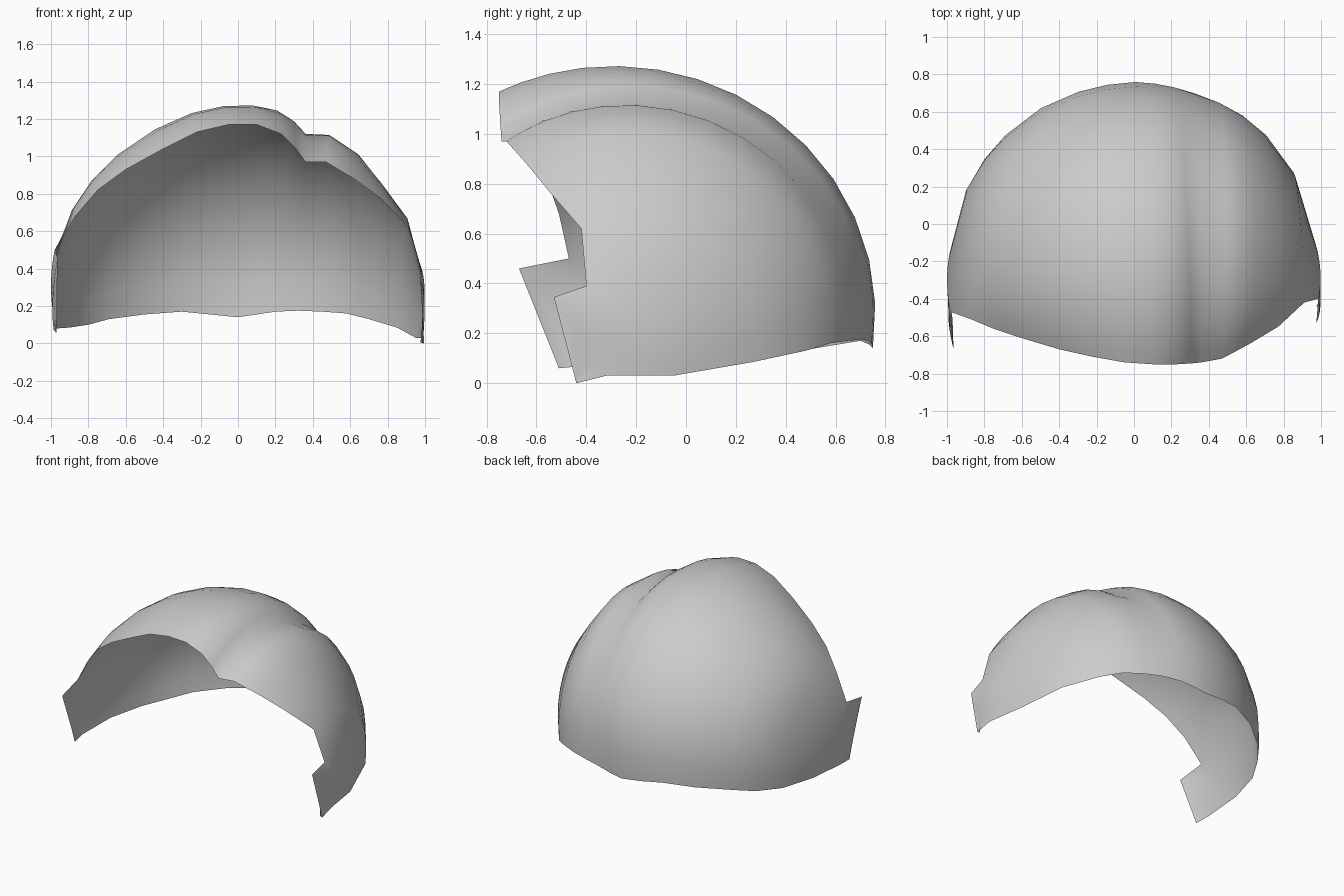
import bpy, bmesh
from math import atan2, cos, sin, sqrt, pi
from mathutils import Vector

if "Cube" in bpy.data.objects:
    bpy.data.objects.remove(bpy.data.objects["Cube"])

# Head-shaped ellipsoid that the hair shell follows
CENTRE = Vector((0, -0.35, 0.25))
RADII = Vector((1.0, 1.1, 1.02))
ROWS = 14

# Hairline, left sideburn over the forehead to the right sideburn
hairline = [(-.97, -.51, .06), (-.965, -.67, .46), (-.98, -.47, .50), (-.87, -.51, .68),
            (-.75, -.56, .82), (-.6, -.61, .93), (-.4, -.67, 1.04), (-.22, -.71, 1.13),
            (-.05, -.74, 1.17), (.1, -.75, 1.17), (.23, -.75, 1.12), (.31, -.745, 1.04),
            (.36, -.74, .97), (.47, -.72, .97), (.62, -.64, .88), (.77, -.55, .77),
            (.91, -.42, .62), (.985, -.40, .39), (.975, -.53, .345), (.995, -.44, 0)]

# Lower edge, left sideburn round the nape to the right sideburn
nape = [(-.97, -.51, .06), (-.985, -.40, .07), (-.97, -.1, .08), (-.90, .16, .085),
        (-.8, .33, .1), (-.69, .46, .13), (-.5, .61, .155), (-.3, .70, .17),
        (-.15, .735, .155), (0, .75, .14), (.1, .745, .155), (.2, .73, .17),
        (.32, .70, .175), (.45, .65, .17), (.58, .58, .16), (.7, .48, .13),
        (.85, .27, .085), (.95, -.05, .03), (.99, -.32, .03), (.995, -.44, 0)]

# How fast each strand rises to the full radius; low values make partings
decay = {10: 4, 11: 2.5, 12: 1.3, 13: 3, 15: 1.6}


def to_unit(p):
    q = Vector(p) - CENTRE
    return Vector((q.x / RADII.x, q.y / RADII.y, q.z / RADII.z))


def strand_point(j, v):
    a, b = to_unit(hairline[j]), to_unit(nape[j])
    na, nb = a.normalized(), b.normalized()
    if 3 <= j <= 16:
        # sweep over the head about the ear-to-ear axis
        x = na.x + (nb.x - na.x) * v
        t0, t1 = atan2(na.z, na.y), atan2(nb.z, nb.y)
        t = t0 + (t1 - t0) * v
        s = sqrt(max(0, 1 - x * x))
        n = Vector((x, s * cos(t), s * sin(t)))
    else:
        # short path across the sideburns
        n = na.lerp(nb, v).normalized()
    k = decay.get(j, 4)
    r = 1 + (a.length - 1) * (1 - v) ** k + (b.length - 1) * v ** 4
    r += 0.025 * sin(pi * v) * (1 - n.x ** 6)
    return CENTRE + Vector((n.x * RADII.x, n.y * RADII.y, n.z * RADII.z)) * r


# Hair shell: strands lofted from hairline to nape
bm = bmesh.new()
grid = [[bm.verts.new(strand_point(j, (i / ROWS) ** 1.2)) for i in range(ROWS + 1)]
        for j in range(len(hairline))]
for left, right in zip(grid, grid[1:]):
    for i in range(ROWS):
        bm.faces.new((left[i], right[i], right[i + 1], left[i + 1])).smooth = True
bmesh.ops.remove_doubles(bm, verts=bm.verts, dist=0.0005)
bmesh.ops.recalc_face_normals(bm, faces=bm.faces)
if sum((f.normal.dot(f.calc_center_median() - CENTRE) for f in bm.faces)) < 0:
    bmesh.ops.reverse_faces(bm, faces=bm.faces)
mesh = bpy.data.meshes.new("hair_shell")
bm.to_mesh(mesh)
bm.free()
hair = bpy.data.objects.new("hair_shell", mesh)
bpy.context.collection.objects.link(hair)
